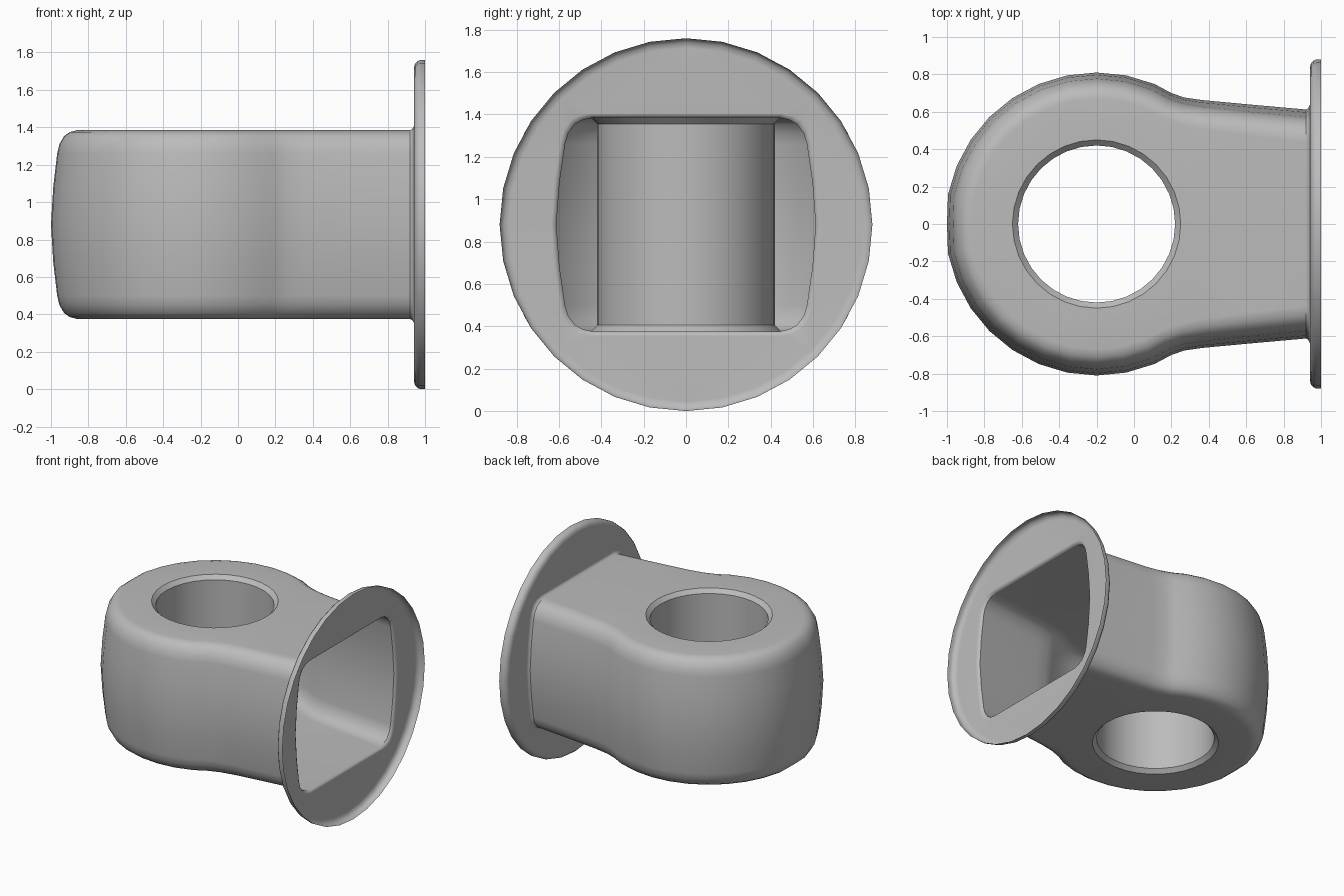
import bpy, bmesh, math
from mathutils import Vector

if "Cube" in bpy.data.objects:
    bpy.data.objects.remove(bpy.data.objects["Cube"])

MID = 0.88            # height of the centre line
BORE_X = -0.2         # axis of the vertical bore
SEG = 32

steel = bpy.data.materials.new("plain grey")
steel.use_nodes = True
grey = (0.5, 0.5, 0.5, 1)
steel.diffuse_color = grey
steel.node_tree.nodes["Principled BSDF"].inputs["Base Color"].default_value = grey


def loft(bm, rows, closed):
    """Skin quads between rows of vertices."""
    for a, b in zip(rows, rows[1:]):
        n = len(a)
        for i in range(n if closed else n - 1):
            j = (i + 1) % n
            bm.faces.new((a[i], a[j], b[j], b[i]))


def loop_edges(bm, loop):
    """Edges round a closed loop, adding any that are missing."""
    return [bm.edges.get((a, b)) or bm.edges.new((a, b))
            for a, b in zip(loop, loop[1:] + loop[:1])]


def fill_between(bm, outer, inner, normal):
    bmesh.ops.triangle_fill(bm, use_beauty=True, normal=normal,
                            edges=loop_edges(bm, outer) + loop_edges(bm, inner))


def finish(bm, name):
    bmesh.ops.recalc_face_normals(bm, faces=bm.faces)
    mesh = bpy.data.meshes.new(name)
    bm.to_mesh(mesh)
    bm.free()
    mesh.materials.append(steel)
    obj = bpy.data.objects.new(name, mesh)
    bpy.context.collection.objects.link(obj)
    bpy.ops.object.select_all(action='DESELECT')
    obj.select_set(True)
    bpy.context.view_layer.objects.active = obj
    bpy.ops.object.shade_smooth_by_angle(angle=math.radians(40))
    mod = obj.modifiers.new("even shading", 'WEIGHTED_NORMAL')
    mod.keep_sharp = True


# Plan outline: (position, outward direction), neck first, then the round end
half = [((0.92, 0.612), (0, 1.25)), ((0.64, 0.637), (0, 1.2)),
        ((0.37, 0.662), (0.05, 1.1)), ((0.27, 0.676), (0.2, 1)),
        ((0.2, 0.70), (0.4, 0.92))]
for k in range(6, SEG // 2):
    a = math.tau * k / SEG
    d = (math.cos(a), math.sin(a))
    half.append(((BORE_X + 0.81 * d[0], 0.81 * d[1]), d))
tip = [((BORE_X - 0.8, 0), (-1, 0))]
plan = half + tip + [((p[0], -p[1]), (d[0], -d[1])) for p, d in reversed(half)]

# Side profile: (inset, height from the middle), bowed with rounded corners
upper = [(0.012, 0.2), (0.033, 0.38), (0.045, 0.43), (0.07, 0.473),
         (0.1, 0.494), (0.14, 0.505)]
profile = [(i, -h) for i, h in reversed(upper)] + [(0, 0)] + upper

# Hollow body with flat top and bottom and a bore through it
bm = bmesh.new()
rows = [[bm.verts.new((p[0] - d[0] * i, p[1] - d[1] * i, MID + h))
         for p, d in plan] for i, h in profile]
loft(bm, rows, False)
mouth = [r[0].co.copy() for r in rows] + [r[-1].co.copy() for r in reversed(rows)]
bore = [[bm.verts.new((BORE_X + r * math.cos(math.tau * k / SEG),
                       r * math.sin(math.tau * k / SEG), MID + h))
         for k in range(SEG)]
        for r, h in ((0.45, -0.505), (0.42, -0.475), (0.42, 0.475), (0.45, 0.505))]
loft(bm, bore, True)
fill_between(bm, rows[-1], bore[-1], (0, 0, 1))
fill_between(bm, rows[0], bore[0], (0, 0, -1))
finish(bm, "hollow_body")

# Flange: small fillet round the mouth, flat plate, curled outer lip
bm = bmesh.new()
centre = Vector((0, 0, MID))
fillet = []
for x, s in ((0.92, 1), (0.932, 1.012), (0.94, 1.04)):
    fillet.append([bm.verts.new((x, c.y * s, MID + (c.z - MID) * s)) for c in mouth])
loft(bm, fillet, True)
lip = [[bm.verts.new(centre + Vector((x, r * math.cos(math.tau * k / SEG),
                                      r * math.sin(math.tau * k / SEG))))
        for k in range(SEG)]
       for x, r in ((0.94, 0.835), (0.946, 0.86), (0.96, 0.874), (0.975, 0.88), (1, 0.88))]
loft(bm, lip, True)
fill_between(bm, lip[0], fillet[-1], (1, 0, 0))
finish(bm, "round_flange")
